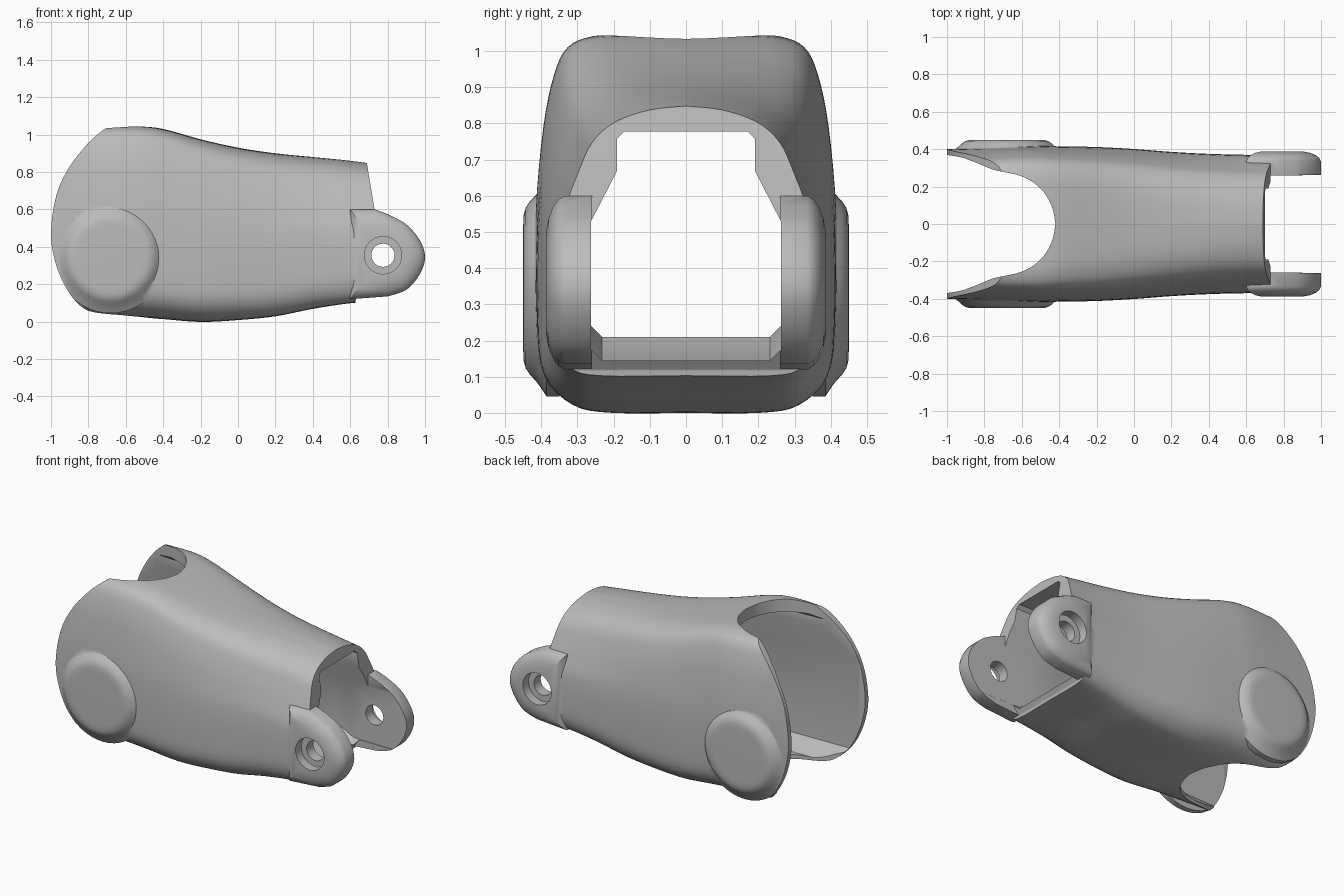
import bpy, bmesh, math
from mathutils import Vector

if "Cube" in bpy.data.objects:
    bpy.data.objects.remove(bpy.data.objects["Cube"], do_unlink=True)

grey = bpy.data.materials.new("plain grey")
grey.use_nodes = True
grey.diffuse_color = (0.5, 0.5, 0.5, 1)
grey.node_tree.nodes["Principled BSDF"].inputs["Base Color"].default_value = (0.5, 0.5, 0.5, 1)


def spline(points, steps):
    """Catmull-Rom curve through tuples of any length."""
    pts = [Vector(p) for p in points]
    out = []
    for i in range(len(pts) - 1):
        a, b, c, d = pts[max(i - 1, 0)], pts[i], pts[i + 1], pts[min(i + 2, len(pts) - 1)]
        for k in range(steps):
            t = k / steps
            out.append(b + (c - a) * (t / 2) + (a * 2 - b * 5 + c * 4 - d) * (t * t / 2)
                       + (b * 3 - a - c * 3 + d) * (t ** 3 / 2))
    return out + [pts[-1]]


def loft(name, rings):
    """Closed solid skinned through rings of equal length."""
    bm = bmesh.new()
    loops = [[bm.verts.new(p) for p in ring] for ring in rings]
    n = len(loops[0])
    for a, b in zip(loops, loops[1:]):
        for i in range(n):
            j = (i + 1) % n
            bm.faces.new((a[i], a[j], b[j], b[i]))
    bm.faces.new(loops[0])
    bm.faces.new(loops[-1])
    bmesh.ops.recalc_face_normals(bm, faces=bm.faces)
    mesh = bpy.data.meshes.new(name)
    bm.to_mesh(mesh)
    bm.free()
    mesh.materials.append(grey)
    obj = bpy.data.objects.new(name, mesh)
    bpy.context.collection.objects.link(obj)
    return obj


def combine(target, tool, operation):
    """Apply a boolean and discard the tool."""
    bpy.context.view_layer.objects.active = target
    mod = target.modifiers.new(operation, 'BOOLEAN')
    mod.operation, mod.object, mod.solver = operation, tool, 'EXACT'
    bpy.ops.object.modifier_apply(modifier=mod.name)
    bpy.data.objects.remove(tool, do_unlink=True)


def turned(name, cx, cz, side, profile, n=48):
    """Round part on a crosswise axis from (radius, y) pairs."""
    return loft(name, [[(cx + r * math.cos(math.tau * i / n), side * y,
                         cz + r * math.sin(math.tau * i / n)) for i in range(n)]
                       for r, y in profile])


# Body shell: half sections (width, height fractions) blended from back to front
back = [(0, 1), (.4, 1), (.62, .995), (.79, .965), (.88, .89), (.95, .75),
        (1, .52), (1, .25), (.95, .1), (.73, .02), (.45, 0), (0, 0)]
front = [(0, 1), (.27, .985), (.53, .94), (.7, .865), (.8, .76), (.9, .63),
         (.98, .5), (1, .3), (.98, .13), (.87, .03), (.65, 0), (0, 0)]
# x, top, bottom, half width, blend
stations = [(-1.1, 1.045, .03, .395, 0), (-.8, 1.045, .03, .405, 0),
            (-.55, 1.045, .025, .415, 0), (-.4, 1.03, .015, .413, .08),
            (-.2, .975, 0, .41, .22), (0, .93, .01, .4, .4), (.2, .9, .03, .385, .6),
            (.4, .88, .07, .375, .8), (.6, .86, .1, .37, .95), (.78, .835, .115, .37, 1)]
rings = []
for x, top, bottom, width, blend in spline(stations, 4):
    key = [Vector(a).lerp(Vector(b), blend) for a, b in zip(back, front)]
    half = [(y * width, bottom + z * (top - bottom)) for y, z in spline(key, 4)]
    rings.append([(x, y, z) for y, z in half] + [(x, -y, z) for y, z in half[-2:0:-1]])
body = loft("body_shell", rings)

# Round side bosses
for side in (1, -1):
    boss = turned("boss", -.68, .345, side,
                  [(.3, .35), (.3, .385), (.28, .398), (.26, .412), (.24, .431),
                   (.222, .443), (.2, .449), (.17, .45)])
    combine(body, boss, 'UNION')

# Side outline trims the rounded back and the sloped front edge
arc = spline([(-.66, 1.06), (-.72, 1.025), (-.8, .955), (-.9, .83), (-.97, .68),
              (-1, .48), (-.98, .33), (-.93, .2), (-.86, .1), (-.78, .045), (-.72, .02)], 5)
outline = [tuple(p) for p in arc] + [(-.6, -.1), (.6, -.1), (.63, .12), (.73, .25),
                                     (.73, .6), (.69, .84), (.66, 1.2), (-.5, 1.2)]
combine(body, loft("trim", [[(x, y, z) for x, z in outline] for y in (-1, 1)]), 'INTERSECT')

# Front hinge lugs with rounded outer rims
lug_line = [(.6, .6), (.73, .6)] + [tuple(p) for p in spline(
    [(.8, .575), (.9, .52), (.975, .43), (1, .34), (.97, .25), (.9, .17), (.8, .135)], 5)] + [(.6, .12)]
for side in (1, -1):
    lug = loft("lug", [[(.78 + (x - .78) * s, side * y, .355 + (z - .355) * s)
                        for x, z in lug_line]
                       for y, s in ((.26, 1), (.335, 1), (.352, .96), (.368, .87),
                                    (.38, .74), (.387, .58))])
    combine(body, lug, 'UNION')

# Inner cavity: x, top, shoulder y, shoulder z, wall top, half width, floor, corner
cavity = [(-1.2, .98, .3, .92, .72, .37, .06, .08), (-.4, .96, .29, .9, .7, .35, .06, .08),
          (0, .86, .24, .8, .62, .33, .08, .07), (.35, .79, .19, .69, .54, .27, .17, .05),
          (.5, .778, .19, .67, .53, .262, .21, .03), (.63, .778, .19, .67, .53, .262, .145, .03),
          (1.2, .778, .19, .67, .53, .262, .14, .03)]
rings = []
for x, top, sy, sz, wall, hw, floor, c in cavity:
    half = [(sy - .02, top), (sy, top - .02), (sy, sz), (hw, wall), (hw, floor + c), (hw - c, floor)]
    rings.append([(x, y, z) for y, z in half] + [(x, -y, z) for y, z in reversed(half)])
combine(body, loft("cavity", rings), 'DIFFERENCE')

# Deep rounded notch through roof and floor at the back
edge = [tuple(p) for p in spline([(-1.3, .4), (-.97, .365), (-.85, .33), (-.75, .29), (-.6, .255),
                                  (-.5, .19), (-.44, .095), (-.42, 0)], 5)]
notch = edge + [(x, -y) for x, y in edge[-2::-1]]
combine(body, loft("notch", [[(x, y, z) for x, y in notch] for z in (-1, 2)]), 'DIFFERENCE')

# Stepped pivot holes
for side in (1, -1):
    hole = turned("pivot_hole", .775, .355, side, [(.062, .2), (.062, .33), (.1, .33), (.1, .5)], 32)
    combine(body, hole, 'DIFFERENCE')

bpy.ops.object.select_all(action='DESELECT')
body.select_set(True)
bpy.context.view_layer.objects.active = body
bpy.ops.object.shade_smooth_by_angle(angle=math.radians(32))
